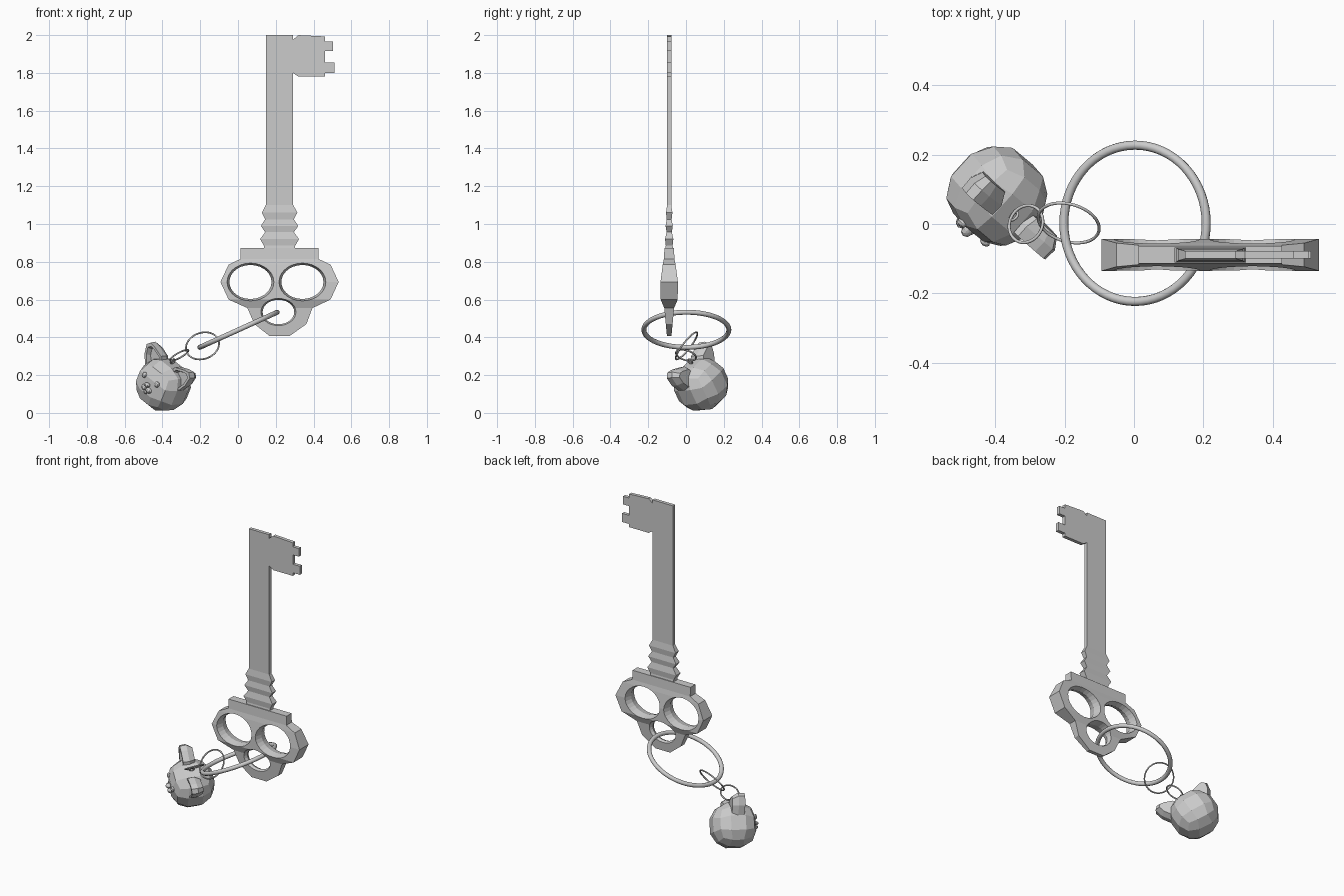
import bpy, bmesh, math
from mathutils import Vector, Matrix

if "Cube" in bpy.data.objects:
    bpy.data.objects.remove(bpy.data.objects["Cube"])

KY = -0.089  # plane of the key


def finish(name, bm, smooth=False, matrix=None):
    bmesh.ops.recalc_face_normals(bm, faces=bm.faces)
    me = bpy.data.meshes.new(name)
    bm.to_mesh(me)
    bm.free()
    ob = bpy.data.objects.new(name, me)
    bpy.context.collection.objects.link(ob)
    if matrix:
        ob.matrix_world = matrix
    if smooth:
        me.polygons.foreach_set("use_smooth", [True] * len(me.polygons))
    return ob


def plate(name, pts, half):
    """Flat outline in x,z extruded along y around the key plane."""
    bm = bmesh.new()
    face = bm.faces.new([bm.verts.new((x, KY - half, z)) for x, z in pts])
    ext = bmesh.ops.extrude_face_region(bm, geom=[face], use_keep_orig=True)
    new = [v for v in ext["geom"] if isinstance(v, bmesh.types.BMVert)]
    bmesh.ops.translate(bm, verts=new, vec=(0, 2 * half, 0))
    return finish(name, bm)


def ring(name, centre, normal, major, minor, segs=48, sides=10):
    bm = bmesh.new()
    rows = []
    for i in range(segs):
        a = 2 * math.pi * i / segs
        rows.append([])
        for j in range(sides):
            b = 2 * math.pi * j / sides
            r = major + minor * math.cos(b)
            rows[-1].append(bm.verts.new((r * math.cos(a), r * math.sin(a), minor * math.sin(b))))
    for i in range(segs):
        for j in range(sides):
            p, q, k = rows[i], rows[(i + 1) % segs], (j + 1) % sides
            bm.faces.new((p[j], q[j], q[k], p[k]))
    rot = Vector(normal).to_track_quat('Z', 'Y').to_matrix().to_4x4()
    return finish(name, bm, True, Matrix.Translation(centre) @ rot)


# Key shank and toothed bit
plate("key_shank", [(0.147, 1.08), (0.292, 1.08), (0.292, 2.0), (0.147, 2.0)], 0.011)
plate("key_bit", [(0.29, 1.80), (0.32, 1.78), (0.46, 1.78), (0.46, 1.80), (0.51, 1.80),
                  (0.51, 1.855), (0.46, 1.855), (0.46, 1.915), (0.503, 1.915), (0.503, 1.967),
                  (0.46, 1.967), (0.46, 1.993), (0.32, 2.0), (0.29, 1.975)], 0.011)

# Ribbed collar: lofted rectangles (z, half x, half y)
sections = [(1.10, .073, .011), (1.06, .094, .017), (1.025, .076, .013), (0.99, .099, .019),
            (0.957, .076, .014), (0.92, .103, .022), (0.885, .083, .018), (0.86, .083, .022)]
bm = bmesh.new()
prev = None
for z, hx, hy in sections:
    row = [bm.verts.new((0.22 + sx * hx, KY + sy * hy, z))
           for sx, sy in ((-1, -1), (1, -1), (1, 1), (-1, 1))]
    if prev:
        for i in range(4):
            bm.faces.new((prev[i], prev[(i + 1) % 4], row[(i + 1) % 4], row[i]))
    else:
        bm.faces.new(row)
    prev = row
bm.faces.new(prev)
finish("key_collar", bm)

# Key bow: outline with three oval holes, thickness varies with height
outline = [(.013, .873), (.426, .873), (.426, .815), (.49, .785), (.533, .693), (.49, .60),
           (.394, .555), (.362, .47), (.273, .407), (.167, .407), (.087, .47), (.05, .555),
           (-.05, .60), (-.093, .693), (-.05, .785), (.013, .815)]
holes = [(.066, .693, .124, .10), (.341, .693, .124, .10), (.214, .534, .093, .072)]
depth = [(.407, .012), (.555, .026), (.60, .045), (.693, .046), (.785, .034), (.815, .028), (.873, .025)]


def half_depth(z):
    for (z0, d0), (z1, d1) in zip(depth, depth[1:]):
        if z <= z1 + 1e-5:
            return d0 + (d1 - d0) * (z - z0) / (z1 - z0)
    return depth[-1][1]


bm = bmesh.new()
loops = [outline] + [[(cx + rx * math.cos(t * math.pi / 14), cz + rz * math.sin(t * math.pi / 14))
                      for t in range(28)] for cx, cz, rx, rz in holes]
edges = []
for loop in loops:
    vs = [bm.verts.new((x, KY, z)) for x, z in loop]
    edges += [bm.edges.new((vs[i - 1], vs[i])) for i in range(len(vs))]
bmesh.ops.triangle_fill(bm, use_beauty=True, edges=edges, normal=(0, -1, 0))
for z, _ in depth[1:-1]:
    bmesh.ops.bisect_plane(bm, geom=bm.verts[:] + bm.edges[:] + bm.faces[:], dist=1e-5,
                           plane_co=(0, 0, z), plane_no=(0, 0, 1))
front_faces, front_verts = bm.faces[:], bm.verts[:]
rim = [e for e in bm.edges if len(e.link_faces) == 1]
back, mid = {}, {}
for v in front_verts:
    h = half_depth(v.co.z)
    x, z = v.co.x, v.co.z
    back[v] = bm.verts.new((x, KY + h, z))
    v.co.y = KY - h
for v in {v for e in rim for v in e.verts}:
    x, z = v.co.x, v.co.z
    for cx, cz, rx, rz in holes:
        if math.hypot((x - cx) / rx, (z - cz) / rz) < 1.01:
            x, z = cx + (x - cx) * .9, cz + (z - cz) * .9
            break
    mid[v] = bm.verts.new((x, KY, z))
for f in front_faces:
    bm.faces.new([back[v] for v in reversed(f.verts)])
for e in rim:
    a, b = e.verts
    bm.faces.new((a, b, mid[b], mid[a]))
    bm.faces.new((mid[a], mid[b], back[b], back[a]))
finish("key_bow", bm)

# Linked rings
tilt = math.radians(24.4)
ring("key_ring", (0.003, 0.002, 0.44), (-math.sin(tilt), 0, math.cos(tilt)), 0.225, 0.013, 64, 12)
ring("large_link", (-0.188, 0.003, 0.355), (.22, .77, -.60), 0.09, 0.0045)
ring("small_link", (-0.311, 0.0, 0.305), (-.47, .24, .85), 0.055, 0.0045)

# Charm head frame: local x = sideways, y = backward, z = up
C = Vector((-.395, .08, .15))
R = Vector((.657, -.547, -.518)).normalized()
U = Vector((.346, -.397, .853))
U = (U - R * U.dot(R)).normalized()
F = R.cross(U)
HEAD = Matrix.Translation(C) @ Matrix((R, -F, U)).transposed().to_4x4()
ring("charm_eyelet", C + U * .145, R, 0.014, 0.004, 20, 8)

# Faceted head with a flattened face
bm = bmesh.new()
bmesh.ops.create_cube(bm, size=2)
bmesh.ops.subdivide_edges(bm, edges=bm.edges[:], cuts=2, use_grid_fill=True)
for v in bm.verts:
    v.co = v.co.normalized() * .147
    v.co.y = max(v.co.y, -.122)
    v.co.z *= .97
finish("charm_head", bm, matrix=HEAD)

# Ears: tapered slabs with a hollow front
ear = [(.03, .10), (.055, .145), (.12, .168), (.155, .172), (.176, .15), (.165, .095), (.125, .03), (.07, .05)]
mx, mz = .108, .105
for side, label in ((-1, "left"), (1, "right")):
    bm = bmesh.new()
    rows = []
    for y, s in ((.035, .72), (.0, 1), (-.038, .97), (-.038, .74), (-.012, .6)):
        rows.append([bm.verts.new((side * (mx + (x - mx) * s), y, mz + (z - mz) * s)) for x, z in ear])
    n = len(ear)
    for p, q in zip(rows, rows[1:]):
        for i in range(n):
            bm.faces.new((p[i], p[(i + 1) % n], q[(i + 1) % n], q[i]))
    bm.faces.new(rows[0])
    bm.faces.new(rows[-1])
    finish(label + "_ear", bm, matrix=HEAD)


def blob(name, loc, size):
    bm = bmesh.new()
    bmesh.ops.create_uvsphere(bm, u_segments=8, v_segments=6, radius=1)
    for v in bm.verts:
        v.co = Vector(loc) + Vector(a * b for a, b in zip(v.co, size))
    finish(name, bm, matrix=HEAD)


# Face details
for side, label in ((-1, "left"), (1, "right")):
    blob(label + "_eye", (side * .05, -.12, .04), (.016, .012, .016))
    blob(label + "_muzzle", (side * .017, -.124, -.016), (.02, .018, .015))
blob("nose", (0, -.132, .008), (.018, .018, .012))
blob("chin", (0, -.12, -.036), (.014, .014, .011))
